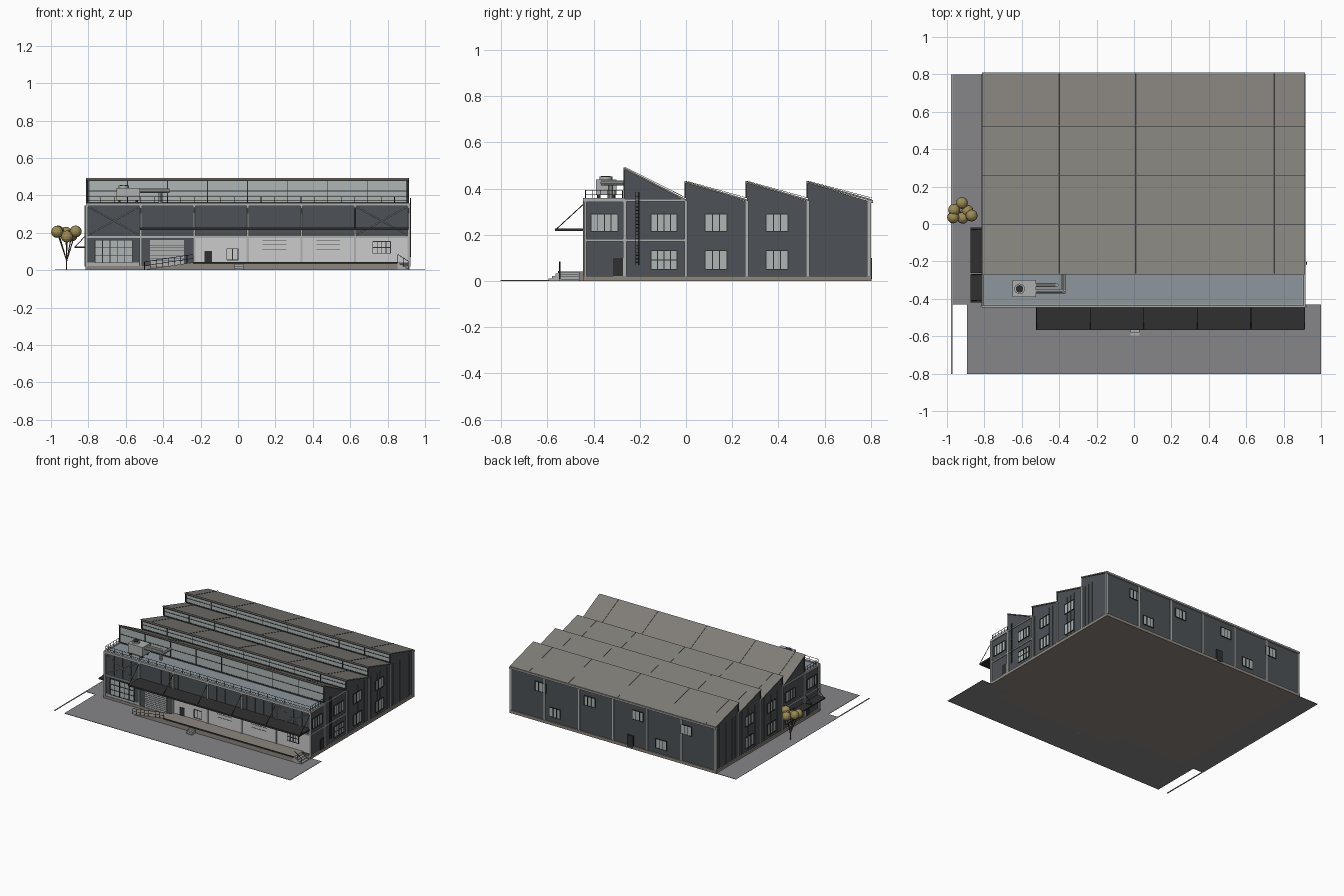
import bpy, bmesh, math
from mathutils import Vector, Matrix

if "Cube" in bpy.data.objects:
    bpy.data.objects.remove(bpy.data.objects["Cube"])


def mat(name, r, g, b):
    m = bpy.data.materials.new(name)
    m.diffuse_color = (r, g, b, 1)
    m.use_nodes = True
    m.node_tree.nodes["Principled BSDF"].inputs["Base Color"].default_value = m.diffuse_color
    return m


DARK = mat("dark_wall", .075, .085, .095)
BLACK = mat("black", .03, .03, .03)
ROOF = mat("roof", .22, .21, .19)
DECK = mat("deck", .27, .31, .34)
FRAME = mat("concrete", .42, .43, .43)
PALE = mat("pale_wall", .52, .52, .52)
GLASS = mat("glass", .42, .47, .46)
PAVE = mat("paving", .24, .24, .25)
STONE = mat("stone", .27, .24, .21)
LEAF = mat("leaf", .33, .26, .09)
BARK = mat("bark", .12, .08, .05)
XL, XR, YF, YB = -.805, .908, -.435, .795
COLS = [-.807 + i * .2865 for i in range(7)]
ROWS = [-.437, -.265, 0, .263, .527, .79]
PEAKS = [.485, .425, .425, .425]


def finish(name, bm, m):
    bmesh.ops.recalc_face_normals(bm, faces=bm.faces)
    me = bpy.data.meshes.new(name)
    bm.to_mesh(me)
    bm.free()
    me.materials.append(m)
    ob = bpy.data.objects.new(name, me)
    bpy.context.collection.objects.link(ob)
    return ob


def boxes(name, lst, m):
    bm = bmesh.new()
    for x0, x1, y0, y1, z0, z1 in lst:
        mx = Matrix.Translation(((x0 + x1) / 2, (y0 + y1) / 2, (z0 + z1) / 2)) @ Matrix.Diagonal((x1 - x0, y1 - y0, z1 - z0, 1))
        bmesh.ops.create_cube(bm, size=1, matrix=mx)
    return finish(name, bm, m)


def rods(name, segs, r, m, n=6):
    bm = bmesh.new()
    for a, b in segs:
        a, b = Vector(a), Vector(b)
        d = b - a
        mx = Matrix.Translation((a + b) / 2) @ d.to_track_quat('Z', 'Y').to_matrix().to_4x4()
        bmesh.ops.create_cone(bm, cap_ends=True, segments=n, radius1=r, radius2=r, depth=d.length, matrix=mx)
    return finish(name, bm, m)


def prism(name, pts, a, b, m, axis='x'):
    """Extrude a profile: (y,z) along x, or (x,z) along y."""
    bm = bmesh.new()
    f = bm.faces.new([bm.verts.new((a, p, z) if axis == 'x' else (p, a, z)) for p, z in pts])
    r = bmesh.ops.extrude_face_region(bm, geom=[f])
    v = (b - a, 0, 0) if axis == 'x' else (0, b - a, 0)
    bmesh.ops.translate(bm, vec=v, verts=[e for e in r['geom'] if isinstance(e, bmesh.types.BMVert)])
    return finish(name, bm, m)


def fbox(face, u0, u1, z0, z1, d):
    """Box lying on a wall face, standing out by d."""
    return {'front': (u0, u1, YF - d, YF + .003, z0, z1), 'back': (u0, u1, YB - .003, YB + d, z0, z1),
            'left': (XL - d, XL + .003, u0, u1, z0, z1), 'right': (XR - .003, XR + d, u0, u1, z0, z1)}[face]


def window(face, u, w, z0, z1, cols=3, rows=2):
    u0, u1, t = u - w / 2, u + w / 2, .002
    boxes("window_pane", [fbox(face, u0, u1, z0, z1, .003)], GLASS)
    bars = [fbox(face, u0 + w * i / cols - t, u0 + w * i / cols + t, z0, z1, .006) for i in range(cols + 1)]
    bars += [fbox(face, u0, u1, z0 + (z1 - z0) * j / rows - t, z0 + (z1 - z0) * j / rows + t, .006) for j in range(rows + 1)]
    boxes("window_frame", bars, BLACK)


# ground
boxes("front_yard", [(-.893, 1, -.803, -.43, 0, .003)], PAVE)
boxes("side_path", [(-.975, -.8, -.43, .8, 0, .003)], PAVE)
boxes("kerb", [(-.978, -.97, -.803, .8, 0, .004)], FRAME)
boxes("plinth", [(XL - .01, XR + .01, YF - .008, YB + .008, 0, .022)], STONE)

# hall body with sawtooth profile
prof = [(YF, .005), (YF, .35), (-.265, .35)]
for i, p in enumerate(PEAKS):
    prof += [(ROWS[i + 1], p), (ROWS[i + 2] if i < 3 else YB, .345)]
prof.append((YB, .005))
prism("hall_walls", prof, XL, XR, DARK)

# sawtooth roofs and north-light glazing
for i, p in enumerate(PEAKS):
    y0, y1 = ROWS[i + 1], ROWS[i + 2] + (.014 if i == 3 else 0)
    prism("roof_slope", [(y0 - .006, p), (y0 - .006, p + .008), (y1, .354), (y1, .346)], XL - .007, XR + .007, ROOF)
    zb = .362
    boxes("north_light", [(XL + .01, XR - .01, y0 - .003, y0 + .01, zb, p - .008)], GLASS)
    t = .002
    bars = [(XL + k * .2141 - t, XL + k * .2141 + t, y0 - .006, y0, zb, p) for k in range(9)]
    zm = (zb + p) / 2
    bars += [(XL, XR, y0 - .006, y0, z - h, z + h) for z, h in ((zb, .003), (zm, .0015), (p - .004, .005))]
    boxes("north_light_bars", bars, BLACK)
    s = (.352 - p) / (y1 - y0)
    rods("roof_seams", [((x, y0, p + .008), (x, y1, p + .008 + s * (y1 - y0))) for x in (-.73, -.4, .01, .42, .75)], .001, DARK, 4)

# flat roof deck and parapet
boxes("flat_deck", [(XL, XR, YF, -.268, .348, .354)], DECK)
boxes("parapet", [(XL - .008, XR + .008, YF - .011, YF + .005, .343, .36),
                  (XL - .008, XL + .006, YF, -.265, .343, .36), (XR - .006, XR + .008, YF, -.265, .343, .36)], FRAME)

# concrete frame
cols = [fbox('front', c - .006, c + .006, .02, .35, .01) for c in COLS]
cols += [fbox('back', c - .006, c + .006, .02, .345, .006) for c in COLS]
for f in ('left', 'right'):
    cols += [fbox(f, y - .007, y + .007, .02, .348, .008) for y in ROWS]
    cols += [fbox(f, YF, 0, z - .005, z + .005, .007) for z in (.176, .35)]
cols.append(fbox('front', XL, XR, .171, .182, .008))
boxes("concrete_frame", cols, FRAME)
boxes("back_gutter", [(XL - .007, XR + .007, YB, YB + .014, .338, .35)], FRAME)

# cladding ribs
ribs = [fbox('front', XL + k * .0358, XL + k * .0358 + .0015, .184, .343, .002) for k in range(1, 48)]
for f in ('left', 'right'):
    ribs += [fbox(f, y, y + .0015, .022, .343, .002) for y in [.02 + k * .0385 for k in range(20)]]
boxes("cladding_ribs", ribs, DARK)

# cross bracing in the end bays
br = []
for a, b in ((COLS[0], COLS[1]), (COLS[5], COLS[6])):
    br += [((a, YF - .006, .185), (b, YF - .006, .343)), ((a, YF - .006, .343), (b, YF - .006, .185))]
rods("cross_brace", br, .0022, FRAME)

# ground-floor front
boxes("pale_wall", [fbox('front', -.24, XR, .04, .171, .003)], PALE)
boxes("pale_bay", [fbox('front', XL, -.53, .022, .04, .004)], FRAME)
window('front', -.665, .2, .04, .16, 5, 3)
boxes("roller_door", [fbox('front', -.47, -.29, .022, .163, .004)], FRAME)
boxes("roller_slats", [fbox('front', -.47, -.29, z, z + .002, .006) for z in [.035 + .014 * k for k in range(10)]], DARK)
boxes("front_door", [fbox('front', -.18, -.14, .042, .102, .006)], BLACK)
window('front', -.03, .06, .055, .115, 2, 1)
window('front', .768, .095, .09, .153, 4, 2)
for u in (.195, .482):
    boxes("loading_door", [fbox('front', u - .063, u + .063, .042, .16, .005)], PALE)
    boxes("loading_door_slats", [fbox('front', u - .063, u + .063, z, z + .002, .007) for z in (.11, .135, .16)], DARK)

# side and back windows and doors
for f in ('left', 'right'):
    for y, w in ((-.353, .116), (-.095, .112), (.13, .095), (.394, .095)):
        window(f, y, w, .215, .29, 4 if w > .1 else 3, 1)
        if y > -.3:
            window(f, y, w, .05, .132, 4 if w > .1 else 3, 2 if w > .1 else 1)
boxes("side_door", [fbox('right', -.317, -.272, .01, .1, .006), fbox('left', -.317, -.272, .01, .1, .006)], BLACK)
for x, up in ((.66, 1), (.54, 0), (.25, 1), (-.155, 1), (-.35, 0), (-.56, 1)):
    window('back', x, .09, *((.225, .295) if up else (.06, .13)), 3, 1)
boxes("back_door", [fbox('back', -.12, -.07, .01, .1, .01)], BLACK)

# front and side canopies with stays
boxes("front_canopy", [(-.524, XR + .004, -.567, YF, .216, .228)], BLACK)
rods("canopy_stay", [((c, -.56, .226), (c, YF - .006, .335)) for c in COLS[1:]], .002, BLACK)
boxes("side_canopy", [(-.875, XL, -.42, -.27, .12, .128), (-.875, XL, -.262, -.02, .12, .128)], BLACK)
rods("side_canopy_stay", [((-.87, y, .126), (XL, y, .195)) for y in (-.41, -.27, -.03)], .002, BLACK)

# loading dock, ramp and steps
boxes("dock", [(-.24, .852, -.55, YF, 0, .042)], STONE)
boxes("dock_edge", [(-.24, .852, -.553, -.545, .034, .044)], BLACK)
prism("ramp", [(-.5, .003), (-.24, .003), (-.24, .042)], -.55, -.455, STONE, 'y')
boxes("dock_steps", [(-.02, .03, -.595 + .015 * k, -.55, 0, .011 * (k + 1)) for k in range(3)], FRAME)
boxes("end_steps", [(.85, .915 - .016 * k, -.55, -.46, 0, .01 * (k + 1)) for k in range(4)], FRAME)


def railing(name, a, b, n, h, levels=(1, .5)):
    a, b, up = Vector(a), Vector(b), Vector((0, 0, h))
    segs = [(a.lerp(b, i / n), a.lerp(b, i / n) + up) for i in range(n + 1)]
    segs += [(a + up * l, b + up * l) for l in levels]
    rods(name, segs, .0016, BLACK, 5)


railing("ramp_rail", (-.5, -.547, .003), (-.24, -.547, .042), 8, .042)
railing("end_step_rail", (.855, -.545, .042), (.912, -.545, .005), 2, .042, (1,))
railing("roof_rail_front", (XL, YF, .355), (XR, YF, .355), 24, .038)
for x in (XL, XR):
    railing("roof_rail_side", (x, YF, .355), (x, -.275, .355), 5, .038)

# access ladder on the right side
lad = [((.922, y, .07), (.922, y, .385)) for y in (-.217, -.203)]
lad += [((.922, -.217, .08 + .015 * k), (.922, -.203, .08 + .015 * k)) for k in range(20)]
rods("ladder", lad, .0018, BLACK, 5)
rods("downpipe", [((x, YF - .004, .02), (x, YF - .004, .345)) for x in (XL - .01, XR + .01)], .005, FRAME, 8)

# rooftop air unit with ducts
boxes("air_unit", [(-.65, -.525, -.39, -.3, .372, .44)], FRAME)
boxes("air_unit_feet", [(x, x + .012, y, y + .012, .354, .372) for x in (-.64, -.547) for y in (-.385, -.317)], BLACK)
rods("fan_ring", [((-.612, -.347, .44), (-.612, -.347, .452))], .028, FRAME, 16)
rods("fan_hub", [((-.612, -.347, .452), (-.612, -.347, .455))], .02, BLACK, 16)
rods("ducts", [((-.525, -.327, .425), (-.415, -.327, .425)), ((-.525, -.36, .425), (-.367, -.36, .425)),
               ((-.376, -.368, .425), (-.376, -.262, .425)), ((-.415, -.327, .433), (-.415, -.327, .354))], .011, FRAME, 10)

# tree
balls = [(-.92, .112, .2), (-.962, .075, .207), (-.89, .07, .185), (-.967, .035, .205), (-.915, .033, .18), (-.868, .045, .207)]
bm = bmesh.new()
for c in balls:
    bmesh.ops.create_uvsphere(bm, u_segments=12, v_segments=8, radius=.032, matrix=Matrix.Translation(c))
finish("tree_crown", bm, LEAF)
rods("tree_branches", [((-.916, .06, .0), (-.916, .06, .06))] + [((-.916, .06, .05), c) for c in balls], .003, BARK)
